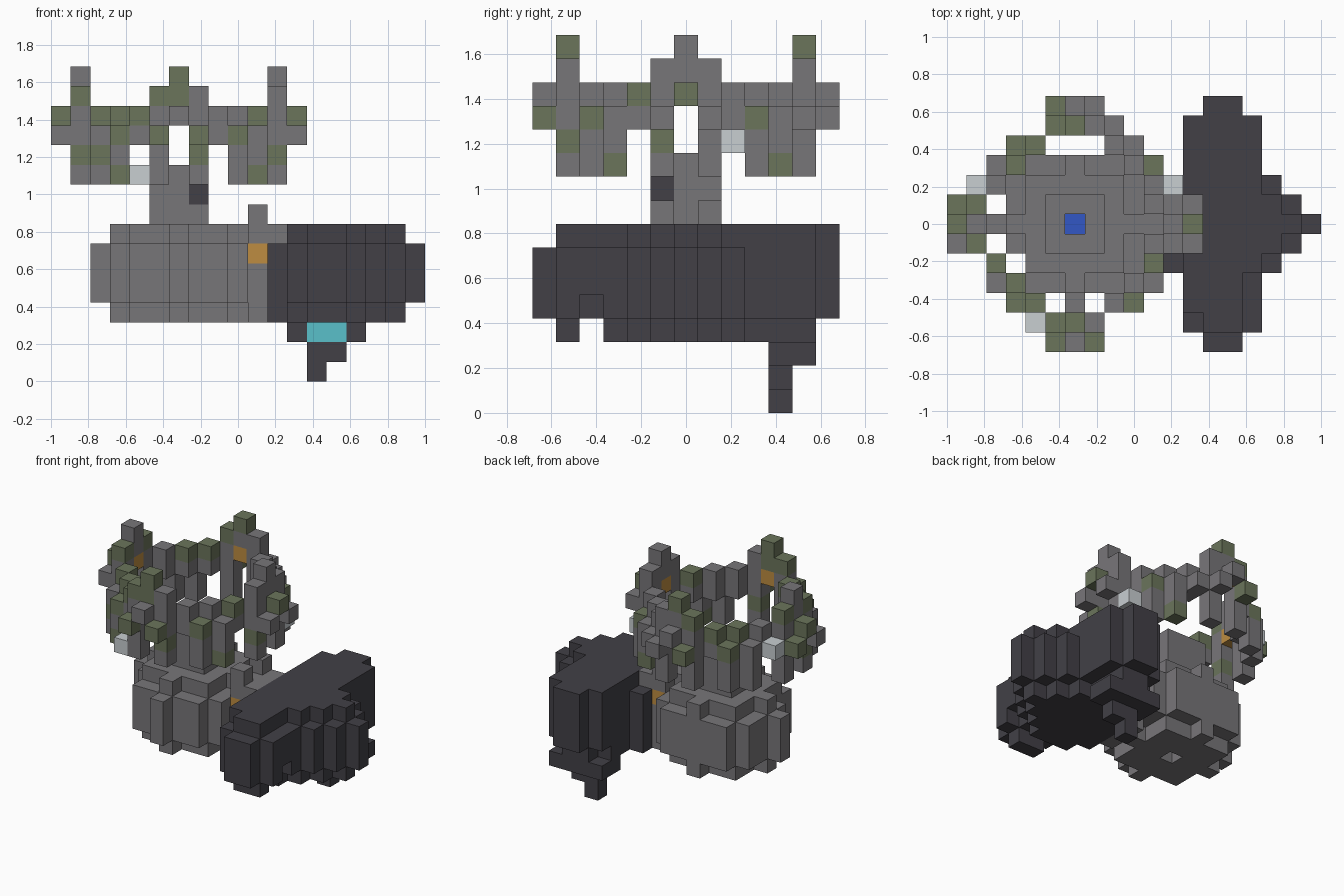
import bpy
import bmesh
from mathutils import Vector

cube = bpy.data.objects.get("Cube")
if cube:
    bpy.data.objects.remove(cube, do_unlink=True)

UNIT = 2 / 19                              # edge of one block
ORIGIN = Vector((-1, -6.5 * UNIT, 0))
MID = 6                                    # ring centre, in blocks

COLOURS = {
    "stone": (0.187, 0.181, 0.191),
    "dark_stone": (0.054, 0.051, 0.062),
    "moss": (0.146, 0.178, 0.105),
    "pale_stone": (0.58, 0.62, 0.64),
    "cyan_glow": (0.10, 0.53, 0.59),
    "amber": (0.51, 0.265, 0.052),
    "blue_gem": (0.032, 0.095, 0.56),
}
NAMES = list(COLOURS)
MATERIALS = []
for name, rgb in COLOURS.items():
    mat = bpy.data.materials.new(name)
    mat.use_nodes = True
    mat.diffuse_color = (*rgb, 1)
    bsdf = mat.node_tree.nodes["Principled BSDF"]
    bsdf.inputs["Base Color"].default_value = (*rgb, 1)
    bsdf.inputs["Roughness"].default_value = 0.9
    MATERIALS.append(mat)

parts = {}


def fill(part, xs, ys, zs, colour="stone"):
    """Fill a box of blocks; ranges include both ends."""
    cells = parts.setdefault(part, {})
    for x in range(xs[0], xs[1] + 1):
        for y in range(ys[0], ys[1] + 1):
            for z in range(zs[0], zs[1] + 1):
                cells[x, y, z] = colour


def column(part, x, y, low, high, colour="stone"):
    fill(part, (x, x), (y, y), (low, high), colour)


# Round stone base, one block smaller at its top and bottom
for dx in range(-4, 5):
    for dy in range(-4, 5):
        d = dx * dx + dy * dy
        if d <= 9:
            column("base", MID + dx, MID + dy, 3, 7)
        elif d <= 16 and (dx, dy) not in ((-3, -2), (0, 4)):
            column("base", MID + dx, MID + dy, 4, 6)
del parts["base"][MID, MID, 3]

# Link between base and dark hull, with amber sides and small posts
fill("link", (10, 10), (5, 7), (3, 7))
fill("link", (11, 11), (5, 7), (7, 7))
for y in (5, 7):
    column("link", 10, y, 6, 6, "amber")
    column("link", 10, y, 8, 8)

# Central pillar holding the gem
fill("pillar", (5, 7), (5, 7), (8, 10))
column("pillar", 7, 5, 9, 9, "dark_stone")
del parts["pillar"][MID, MID, 10]
column("pillar", MID, MID, 9, 9, "blue_gem")

# Dark hull, tapering to a nose, its floor and most of its deck set in
for y in range(13):
    off = abs(y - MID)
    left, right = (13, 14) if off == MID else (12, max(15, 18 - off))
    fill("hull", (left, right), (y, y), (4, 6), "dark_stone")
    inner = (13, 14) if off == 5 else (12, right - 1)
    if off < MID and y != 2:
        fill("hull", inner, (y, y), (3, 3), "dark_stone")
    if y > 8:
        fill("hull", (left, right), (y, y), (7, 7), "dark_stone")
    elif y > 0:
        fill("hull", inner, (y, y), (7, 7), "dark_stone")
    if off <= 2:
        column("hull", 11, y, 3, 6, "dark_stone")
del parts["hull"][15, 2, 4]

# Fin below the hull with a glowing front
fill("fin", (12, 15), (10, 11), (2, 2), "dark_stone")
fill("fin", (13, 14), (10, 10), (2, 2), "cyan_glow")
fill("fin", (13, 14), (10, 10), (1, 1), "dark_stone")
column("fin", 13, 10, 0, 0, "dark_stone")


# Four arched gates around the ring
def turn(radial, side, quarter):
    for _ in range(quarter):
        radial, side = -side, radial
    return MID + radial, MID + side


for quarter, name in enumerate(("left", "back", "right", "front")):
    part = name + "_gate"
    for side in (-1, 1):
        column(part, *turn(5, side, quarter), 10, 14)
        column(part, *turn(6, side, quarter), 12, 12)
    column(part, *turn(6, 0, quarter), 13, 13)
    column(part, *turn(5, 0, quarter), 14, 15)
    column(part, *turn(5, 0, quarter), 13, 13, "amber")

# Wall between the gates: a top band with lower piers outside it
for sx in (-1, 1):
    for sy in (-1, 1):
        for dx, dy in ((4, 2), (3, 3), (2, 4)):
            column("ring_wall", MID + sx * dx, MID + sy * dy, 12, 13)
        for dx, dy in ((4, 3), (3, 4)):
            column("ring_piers", MID + sx * dx, MID + sy * dy, 10, 12)

# Loose blocks beside the gates
column("loose_blocks", 4, 1, 10, 10, "pale_stone")
column("loose_blocks", 1, 8, 12, 12, "pale_stone")
column("loose_blocks", 11, 8, 11, 11, "pale_stone")
column("loose_blocks", 8, 11, 12, 12)

# Moss patches on the ring, by level
MOSS = {
    15: ((6, 1), (6, 11)),
    14: ((5, 1), (6, 1), (5, 11), (1, 7), (1, 5)),
    13: ((0, 6), (2, 4), (3, 3), (4, 2), (10, 4), (12, 6), (3, 9), (4, 10)),
    12: ((5, 0), (7, 0), (0, 7), (3, 2), (9, 2), (10, 9), (3, 10), (5, 12)),
    11: ((7, 1), (1, 5), (2, 3), (11, 5)),
    10: ((3, 2), (10, 3), (9, 10)),
}
for z, spots in MOSS.items():
    for x, y in spots:
        for cells in parts.values():
            if (x, y, z) in cells:
                cells[x, y, z] = "moss"

# Turn each set of blocks into a mesh of its outer faces
AXES = [Vector(v) for v in ((1, 0, 0), (0, 1, 0), (0, 0, 1))]
taken = {cell for cells in parts.values() for cell in cells}


def build(part, cells):
    bm = bmesh.new()
    corners = {}

    def corner(p):
        key = tuple(round(c) for c in p)
        if key not in corners:
            corners[key] = bm.verts.new(ORIGIN + Vector(key) * UNIT)
        return corners[key]

    for cell, colour in cells.items():
        base = Vector(cell)
        for a in range(3):
            u, v = AXES[(a + 1) % 3], AXES[(a + 2) % 3]
            for sign in (-1, 1):
                if tuple(round(c) for c in base + AXES[a] * sign) in taken:
                    continue
                start = base + AXES[a] * max(sign, 0)
                loop = [start, start + u, start + u + v, start + v][::sign]
                face = bm.faces.new([corner(p) for p in loop])
                face.material_index = NAMES.index(colour)
    mesh = bpy.data.meshes.new(part)
    for mat in MATERIALS:
        mesh.materials.append(mat)
    bm.to_mesh(mesh)
    bm.free()
    bpy.context.collection.objects.link(bpy.data.objects.new(part, mesh))


for part, cells in parts.items():
    build(part, cells)
